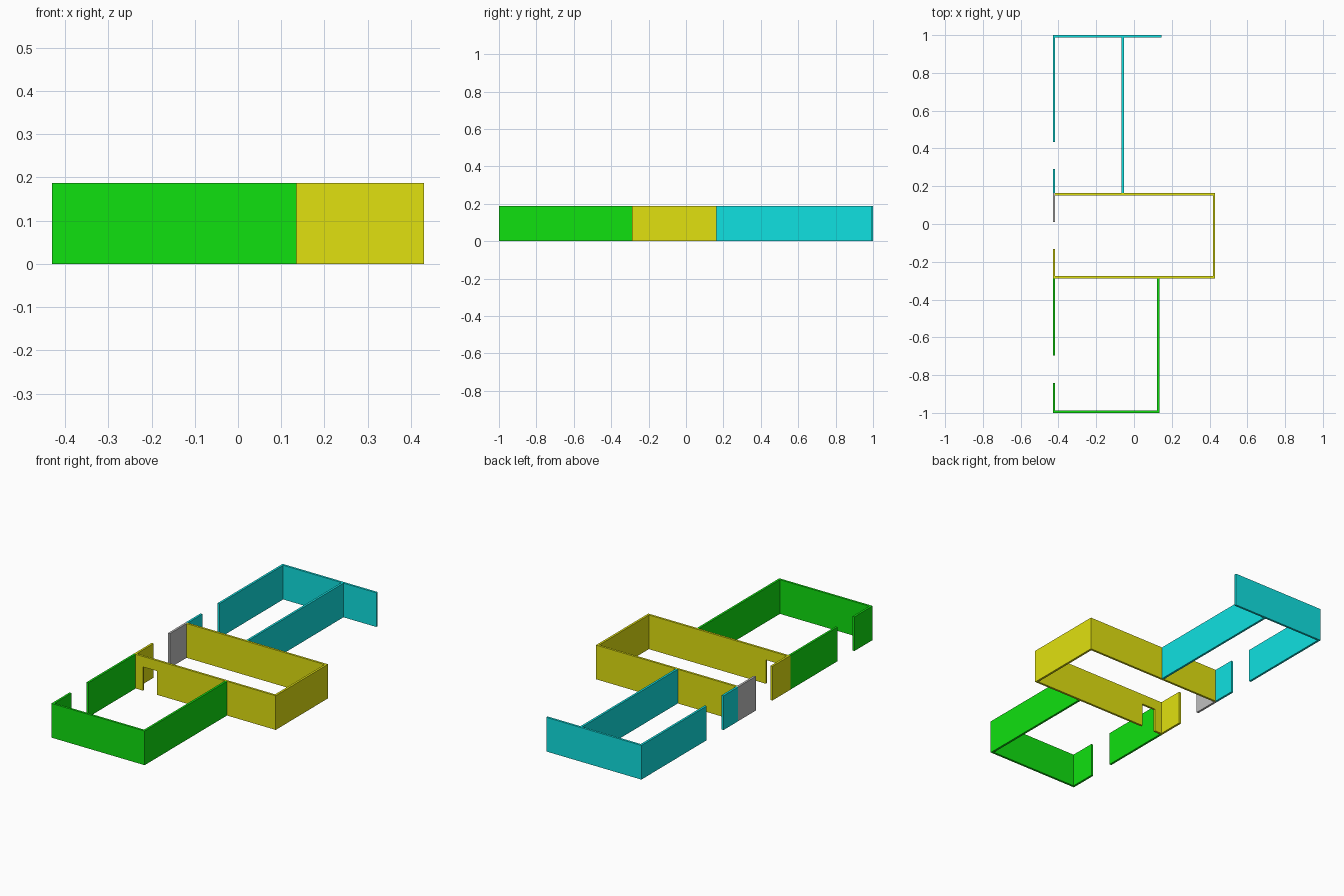
import bpy
import bmesh

cube = bpy.data.objects.get("Cube")
if cube:
    bpy.data.objects.remove(cube, do_unlink=True)

H = 0.187          # wall height
T = 0.012          # wall thickness
WEST, EAST = -0.43, 0.43
SOUTH, NORTH = -1.0, 1.0
MID_S, MID_N = -0.288, 0.164   # outer faces of the middle room
GREEN_E = 0.135


def material(name, colour):
    m = bpy.data.materials.new(name)
    m.use_nodes = True
    m.diffuse_color = (*colour, 1)
    m.node_tree.nodes["Principled BSDF"].inputs["Base Color"].default_value = (*colour, 1)
    return m


green = material("green", (0.005, 0.75, 0.005))
yellow = material("yellow", (0.75, 0.75, 0.005))
cyan = material("cyan", (0.005, 0.75, 0.75))
grey = material("grey", (0.52, 0.52, 0.52))


def extrude_profile(name, points, offset, mat):
    """Extrude a closed outline along offset into a solid wall."""
    bm = bmesh.new()
    face = bm.faces.new([bm.verts.new(p) for p in points])
    res = bmesh.ops.extrude_face_region(bm, geom=[face], use_keep_orig=True)
    verts = [g for g in res["geom"] if isinstance(g, bmesh.types.BMVert)]
    bmesh.ops.translate(bm, verts=verts, vec=offset)
    bmesh.ops.recalc_face_normals(bm, faces=bm.faces)
    me = bpy.data.meshes.new(name)
    bm.to_mesh(me)
    bm.free()
    me.materials.append(mat)
    ob = bpy.data.objects.new(name, me)
    bpy.context.collection.objects.link(ob)
    return ob


def wall(name, x0, x1, y0, y1, mat):
    outline = [(x0, y0, 0), (x1, y0, 0), (x1, y1, 0), (x0, y1, 0)]
    return extrude_profile(name, outline, (0, 0, H), mat)


def side_wall(name, y0, y1, mat, x=WEST):
    return wall(name, x, x + T, y0, y1, mat)


# Front room
wall("front_room_front_wall", WEST, GREEN_E, SOUTH, SOUTH + T, green)
side_wall("front_room_left_wall", SOUTH + T, MID_S, green, GREEN_E - T)
side_wall("front_room_right_wall_short", SOUTH + T, -0.843, green)
side_wall("front_room_right_wall_long", -0.697, MID_S, green)

# Middle room, with a doorway cut into its front wall
door_w, door_e, door_top = -0.375, -0.29, 0.13
outline = [(WEST, 0), (door_w, 0), (door_w, door_top), (door_e, door_top),
           (door_e, 0), (EAST, 0), (EAST, H), (WEST, H)]
extrude_profile("middle_room_front_wall", [(x, MID_S, z) for x, z in outline],
                (0, T, 0), yellow)
side_wall("middle_room_left_wall", MID_S + T, MID_N - T, yellow, EAST - T)
wall("middle_room_back_wall", WEST + T, EAST, MID_N - T, MID_N, yellow)
side_wall("middle_room_right_wall", MID_S + T, -0.133, yellow)
side_wall("middle_room_grey_wall", 0.01, MID_N, grey)

# Back room
side_wall("back_room_right_wall_short", MID_N, 0.29, cyan)
side_wall("back_room_right_wall_long", 0.435, NORTH - T, cyan)
side_wall("back_room_left_wall", MID_N, NORTH - T, cyan, -0.065)
wall("back_room_back_wall", WEST, 0.146, NORTH - T, NORTH, cyan)
